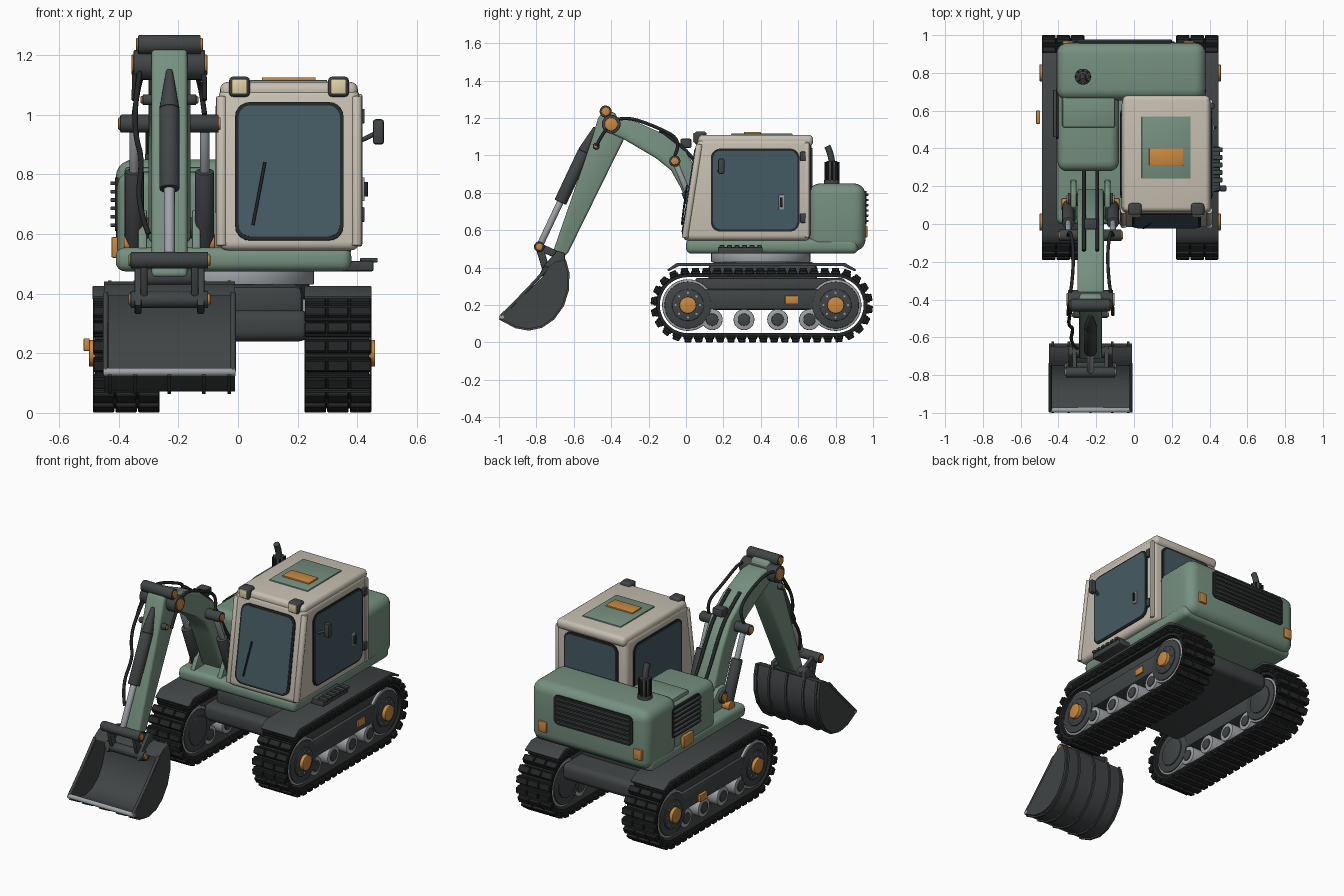
import bpy, bmesh, math
from mathutils import Vector as V, Matrix

if "Cube" in bpy.data.objects:
    bpy.data.objects.remove(bpy.data.objects["Cube"])

def mat(name, r, g, b):
    m = bpy.data.materials.new(name)
    m.diffuse_color = (r, g, b, 1)
    m.use_nodes = True
    m.node_tree.nodes["Principled BSDF"].inputs["Base Color"].default_value = m.diffuse_color
    return m
GREEN = mat("green", .18, .28, .215)
CREAM = mat("cream", .57, .52, .44)
DARK = mat("dark", .052, .058, .06)
BLACK = mat("rubber", .018, .019, .02)
GLASS = mat("glass", .06, .105, .125)
ORANGE = mat("orange", .6, .25, .05)
STEEL = mat("steel", .34, .36, .38)
LAMP = mat("lamp", .75, .65, .38)

def finish(name, bm, m, bevel=0, seg=3, angle=35):
    bmesh.ops.recalc_face_normals(bm, faces=bm.faces)
    if bevel:
        es = [e for e in bm.edges if e.calc_face_angle(0) > math.radians(40)]
        bmesh.ops.bevel(bm, geom=es, offset=bevel, segments=seg, profile=.5, affect='EDGES', clamp_overlap=True)
    me = bpy.data.meshes.new(name)
    bm.to_mesh(me)
    bm.free()
    me.shade_smooth()
    me.set_sharp_from_angle(angle=math.radians(angle))
    me.materials.append(m)
    ob = bpy.data.objects.new(name, me)
    bpy.context.collection.objects.link(ob)
    return ob

def add_box(bm, lo, hi, M=Matrix()):
    c, s = (V(lo) + V(hi)) / 2, V(hi) - V(lo)
    bmesh.ops.create_cube(bm, size=1, matrix=M @ Matrix.Translation(c) @ Matrix.Diagonal((*s, 1)))

def box(name, lo, hi, m, bevel=.006, seg=2):
    bm = bmesh.new()
    add_box(bm, lo, hi)
    return finish(name, bm, m, bevel, seg)

def extrude(name, pts, d, m, bevel=0, seg=2):
    # closed outline pushed along d
    bm = bmesh.new()
    f = bm.faces.new([bm.verts.new(p) for p in pts])
    r = bmesh.ops.extrude_face_region(bm, geom=[f], use_keep_orig=True)
    bmesh.ops.translate(bm, verts=[g for g in r['geom'] if isinstance(g, bmesh.types.BMVert)], vec=d)
    return finish(name, bm, m, bevel, seg)

def prism(name, yz, x0, x1, m, bevel=.006, seg=2):
    return extrude(name, [(x0, y, z) for y, z in yz], V((x1 - x0, 0, 0)), m, bevel, seg)

def panel(name, c, u, v, w, h, t, r, m):
    # rounded rectangle plate facing u x v
    c, u, v = V(c), V(u).normalized(), V(v).normalized()
    pts = []
    for i, (sx, sy) in enumerate([(1, 1), (-1, 1), (-1, -1), (1, -1)]):
        for k in range(6):
            a = math.pi / 2 * (i + k / 5)
            pts.append(c + u * (sx * (w / 2 - r) + r * math.cos(a)) + v * (sy * (h / 2 - r) + r * math.sin(a)))
    return extrude(name, pts, u.cross(v) * t, m)

def rod(name, a, b, r, m, r2=None, seg=24, bevel=.004):
    a, b = V(a), V(b)
    bm = bmesh.new()
    M = Matrix.Translation((a + b) / 2) @ (b - a).to_track_quat('Z', 'Y').to_matrix().to_4x4()
    bmesh.ops.create_cone(bm, cap_ends=True, segments=seg, radius1=r, radius2=r if r2 is None else r2, depth=(b - a).length, matrix=M)
    return finish(name, bm, m, bevel, 2)

def tube(name, pts, r, m):
    cu = bpy.data.curves.new(name, 'CURVE')
    cu.dimensions, cu.bevel_depth, cu.bevel_resolution, cu.use_fill_caps = '3D', r, 3, True
    sp = cu.splines.new('NURBS')
    sp.points.add(len(pts) - 1)
    for p, q in zip(sp.points, pts):
        p.co = (*q, 1)
    sp.order_u, sp.use_endpoint_u, sp.resolution_u = 3, True, 6
    tmp = bpy.data.objects.new(name + "_path", cu)
    me = bpy.data.meshes.new_from_object(tmp)
    bpy.data.objects.remove(tmp)
    me.shade_smooth()
    me.materials.clear()
    me.materials.append(m)
    me.name = name
    bpy.context.collection.objects.link(bpy.data.objects.new(name, me))

# tracks
Y0, Y1, ZC = .01, .80, .20
def stadium(s, r):
    # point and tangent angle at arc fraction s
    L, C = Y1 - Y0, math.pi * r
    d = s * 2 * (L + C)
    if d < L: return Y0 + d, ZC - r, 0
    if d < L + C:
        a = (d - L) / r
        return Y1 + r * math.sin(a), ZC - r * math.cos(a), a
    if d < 2 * L + C: return Y1 - (d - L - C), ZC + r, math.pi
    a = (d - 2 * L - C) / r + math.pi
    return Y0 + r * math.sin(a), ZC - r * math.cos(a), a

for s, side in ((-1, "left"), (1, "right")):
    xc = -.02 + s * .355
    xo = xc + s * .113
    bm = bmesh.new()
    N = 96
    rings = [[bm.verts.new((xc + dx, *stadium(i / N, r)[:2])) for dx, r in ((-.1, .15), (.1, .15), (.1, .172), (-.1, .172))] for i in range(N)]
    for i in range(N):
        a, b = rings[i], rings[(i + 1) % N]
        for k in range(4):
            bm.faces.new((a[k], a[(k + 1) % 4], b[(k + 1) % 4], b[k]))
    finish(side + "_track_belt", bm, BLACK)
    bm = bmesh.new()
    for i in range(46):
        y, z, a = stadium(i / 46, .17)
        M = Matrix.Translation((xc, y, z)) @ Matrix.Rotation(a, 4, 'X')
        add_box(bm, (-.112, -.024, -.014), (.112, .024, .004), M)
        for k in (-1, 0, 1):
            add_box(bm, (k * .076 - .036, -.019, -.029), (k * .076 + .036, .02, -.01), M)
    finish(side + "_track_shoes", bm, BLACK, .004, 1)
    for y in (Y0, Y1):
        rod(side + "_wheel", (xc - .09, y, ZC), (xc + .09, y, ZC), .138, STEEL, seg=40)
        rod(side + "_wheel_face", (xc - .097, y, ZC), (xc + .097, y, ZC), .125, DARK, seg=40)
        rod(side + "_wheel_disc", (xc - .104, y, ZC), (xc + .104, y, ZC), .085, DARK, seg=32)
        rod(side + "_hub", (xc, y, ZC), (xo + s * .012, y, ZC), .045, ORANGE)
        for k in range(8):
            a = k * math.pi / 4
            p = V((xo - s * .012, y + .066 * math.cos(a), ZC + .066 * math.sin(a)))
            rod(side + "_wheel_bolt", p, p + V((s * .008, 0, 0)), .006, STEEL, seg=6, bevel=0)
    box(side + "_track_frame", (xc - .095, .09, .175), (xc + .095, .72, .285), DARK, .012)
    box(side + "_frame_top", (xc - .075, .05, .27), (xc + .075, .76, .345), DARK, .01)
    box(side + "_frame_badge", (xo - .03, .53, .208), (xo - .01, .60, .25), ORANGE, .003)
    for y in (.14, .31, .49, .66):
        rod(side + "_roller", (xc - .09, y, .122), (xc + .09, y, .122), .056, STEEL)
        rod(side + "_roller_hub", (xc - .096, y, .122), (xc + .096, y, .122), .033, DARK)
    prism(side + "_fender", [(-.10, .39), (-.05, .425), (.85, .425), (.91, .39), (.905, .38), (.84, .408), (-.04, .408), (-.095, .38)], xc - .113, xc + .113, DARK, .003)

# undercarriage and turntable
box("cross_frame", (-.28, .06, .24), (.24, .86, .345), DARK, .035, 4)
box("centre_frame", (-.24, .12, .31), (.22, .7, .43), DARK, .03)
rod("turntable_lower", (-.01, .4, .38), (-.01, .4, .435), .25, DARK, seg=48)
rod("turntable_ring", (-.01, .4, .43), (-.01, .4, .48), .265, STEEL, seg=48)

# upper body
box("deck", (-.41, 0, .475), (.38, .92, .555), GREEN, .03, 4)
box("counterweight", (-.41, .655, .49), (.38, .96, .85), GREEN, .06, 5)
box("engine_hood", (-.405, .28, .5), (-.08, .72, .81), GREEN, .05, 5)
box("hood_panel", (-.38, .51, .79), (-.1, .68, .825), GREEN, .012)
panel("rear_grille", (-.05, .955, .72), (-1, 0, 0), (0, 0, 1), .53, .18, .01, .03, BLACK)
panel("side_grille", (-.40, .585, .70), (0, -1, 0), (0, 0, 1), .27, .18, .012, .02, BLACK)
for i in range(6):
    z = .65 + i * .028
    box("rear_louvre", (-.30, .955, z - .006), (.20, .976, z + .006), DARK, .003)
    box("side_louvre", (-.428, .46, z - .026), (-.40, .71, z - .014), DARK, .003)
for x in (-.35, .29):
    box("rear_lamp", (x - .028, .94, .56), (x + .028, .97, .625), ORANGE)
box("side_lamp", (-.425, .525, .52), (-.40, .625, .59), ORANGE)

# exhaust
rod("exhaust_base", (-.27, .78, .84), (-.27, .78, .87), .042, DARK)
rod("exhaust_can", (-.27, .78, .86), (-.27, .78, .97), .03, DARK)
for k in range(8):
    a = k * math.pi / 4
    x, y = -.27 + .034 * math.cos(a), .78 + .034 * math.sin(a)
    rod("exhaust_guard", (x, y, .86), (x, y, .965), .006, BLACK, seg=8, bevel=0)
tube("exhaust_pipe", [(-.27, .78, .95), (-.27, .78, 1.0), (-.27, .755, 1.05)], .018, DARK)

# cab
prism("cab", [(-.02, .545), (.665, .545), (.665, 1.09), (.063, 1.09)], -.065, .408, CREAM, .03, 4)
box("cab_roof", (-.06, .065, 1.05), (.402, .68, 1.11), CREAM, .025, 4)
FV = (0, .085, .55)
def window(name, c, u, v, w, h):
    n = V(u).cross(V(v)).normalized()
    panel(name + "_seal", V(c) - n * .01, u, v, w + .024, h + .024, .016, .05, BLACK)
    panel(name, c, u, v, w, h, .01, .04, GLASS)
window("front_window", (.172, .02, .81), (1, 0, 0), FV, .34, .445)
window("door_window", (.408, .37, .815), (0, 1, 0), (0, 0, 1), .45, .42)
window("left_window", (-.065, .37, .85), (0, -1, 0), (0, 0, 1), .44, .36)
window("rear_window", (.17, .665, .92), (-1, 0, 0), (0, 0, 1), .34, .24)
tube("wiper", [(.05, -.022, .63), (.06, -.018, .68), (.09, .005, .84)], .005, BLACK)
for x in (-.055, .398):
    rod("front_pillar", (x, -.005, .56), (x, .072, 1.06), .018, CREAM, bevel=.002)
box("rear_pillar", (.395, .635, .56), (.418, .66, 1.07), CREAM, .008)
box("door_handle_plate", (.41, .495, .71), (.425, .525, .79), STEEL, .004)
box("door_handle", (.42, .503, .725), (.436, .517, .775), BLACK, .003)
for z in (.64, .97):
    box("door_hinge", (.40, .61, z), (.425, .64, z + .05), DARK, .005)
box("roof_hatch", (.04, .24, 1.1), (.30, .57, 1.117), GREEN, .005)
box("roof_beacon", (.08, .31, 1.11), (.26, .40, 1.125), ORANGE, .003)
for x in (.005, .337):
    box("work_lamp", (x - .035, .045, 1.06), (x + .035, .11, 1.128), DARK, .014, 3)
    box("work_lamp_lens", (x - .026, .038, 1.069), (x + .026, .05, 1.119), LAMP, .004)
tube("mirror_arm", [(.40, .17, .91), (.43, .18, .92), (.465, .19, .94)], .008, DARK)
box("mirror", (.452, .172, .90), (.49, .205, .985), DARK, .01)
box("step_bracket", (.34, .17, .475), (.455, .41, .51), DARK)
for i in range(6):
    box("step_slat", (.41, .18 + i * .04, .505), (.468, .205 + i * .04, .52), DARK, .003)

# boom and stick
XB = -.23
prism("boom", [(-.43, 1.13), (-.42, 1.2), (-.3, 1.195), (-.12, 1.115), (.0, 1.02), (.08, .88), (.19, .6), (.08, .57), (-.03, .83), (-.08, .92), (-.16, .985), (-.33, 1.085)], XB - .07, XB + .07, GREEN, .014, 3)
prism("stick", [(-.47, 1.2), (-.44, 1.24), (-.38, 1.23), (-.325, 1.1), (-.63, .48), (-.67, .44), (-.72, .46), (-.55, .95), (-.50, 1.1)], XB - .06, XB + .06, GREEN, .014, 3)
def pin(name, y, z, r, half, cap=True):
    rod(name, (XB - half, y, z), (XB + half, y, z), r, DARK)
    if cap:
        rod(name + "_cap", (XB - half - .007, y, z), (XB + half + .007, y, z), r * .7, ORANGE)
pin("boom_stick_pin", -.40, 1.167, .05, .12)
pin("stick_top_pin", -.43, 1.235, .032, .105)
pin("hose_clamp_pin", -.48, 1.05, .018, .09)
pin("boom_cylinder_pin", -.06, .97, .03, .165)
pin("boom_foot_pin", .13, .62, .035, .12)
pin("link_pin", -.785, .512, .028, .13)
pin("bucket_pin", -.745, .38, .028, .13)
pin("stick_tip_pin", -.68, .455, .03, .1, False)
for s in (-1, 1):
    prism("boom_bracket", [(.0, .52), (.24, .52), (.22, .62), (.16, .68), (.09, .68)], XB + s * .075, XB + s * .105, GREEN)
    x = XB + s * .118
    rod("boom_cylinder", (x, .105, .56), (x, .005, .81), .032, DARK)
    rod("boom_rod", (x, .01, .8), (x, -.06, .97), .016, STEEL)
    rod("boom_cylinder_foot", (x - .035, .105, .57), (x + .035, .105, .57), .03, ORANGE)
    tube("stick_hose", [(x, -.06, 1.0), (x - .01 * s, -.02, 1.08), (x - .03 * s, -.15, 1.15), (x - .02 * s, -.32, 1.21), (x, -.42, 1.17), (x, -.48, 1.05)], .009, BLACK)
    tube("boom_hose", [(XB + s * .035, .28, .62), (XB + s * .035, .2, .7), (XB + s * .035, .09, .9), (XB + s * .035, .0, 1.04), (XB + s * .035, -.14, 1.135)], .01, BLACK)
    x = XB + s * .085
    for n, a, b in (("bucket_link", (-.785, .512), (-.745, .38)), ("rocker_link", (-.785, .512), (-.67, .46))):
        d = (V(b) - V(a)).normalized() * .02
        o = V((-d.y, d.x))
        q = [V(a) - d + o, V(a) - d - o, V(b) + d - o, V(b) + d + o]
        prism(n, q, x - .012, x + .012, DARK, .006)
    prism("bucket_ear", [(-.785, .36), (-.76, .41), (-.69, .49), (-.65, .48), (-.64, .38), (-.7, .33)], x + s * .02 - .012, x + s * .02 + .012, DARK)
tube("bucket_hose", [(-.325, -.42, 1.17), (-.345, -.5, 1.05), (-.345, -.54, .93), (-.32, -.55, .85), (-.34, -.63, .7), (-.30, -.66, .6)], .009, BLACK)
rod("bucket_cylinder", (XB, -.545, 1.02), (XB, -.672, .75), .034, DARK)
rod("bucket_cylinder_end", (XB, -.545, 1.02), (XB, -.485, 1.15), .034, DARK, .01)
rod("bucket_rod", (XB, -.67, .755), (XB, -.785, .512), .018, STEEL)
box("boom_light", (XB - .035, -.03, 1.04), (XB + .035, .03, 1.09), DARK, .01)

# bucket
outer = [V(p) for p in ((-.735, .405), (-.70, .43), (-.65, .44), (-.632, .37), (-.635, .28), (-.66, .2), (-.71, .13), (-.77, .088), (-.84, .072), (-.91, .085), (-.995, .13))]
C = V((-.83, .33))
def offset(d):
    return [p + (C - p).normalized() * d for p in outer]
prism("bucket_shell", outer + offset(.02)[::-1], -.45, -.01, DARK, 0)
for x in (-.45, -.022):
    prism("bucket_side", outer + [V((-.985, .15)), V((-.86, .26)), V((-.76, .36))], x, x + .012, DARK, 0)
    tube("bucket_side_edge", [(x + .006, -.99, .14), (x + .006, -.86, .265), (x + .006, -.74, .40)], .009, DARK)
for x in (-.43, -.345, -.23, -.115, -.03):
    prism("bucket_rib", offset(-.009)[2:] + offset(.01)[:1:-1], x - .006, x + .006, DARK, 0)
rod("bucket_lip", (-.452, -.985, .137), (-.008, -.985, .137), .014, STEEL, seg=12)
